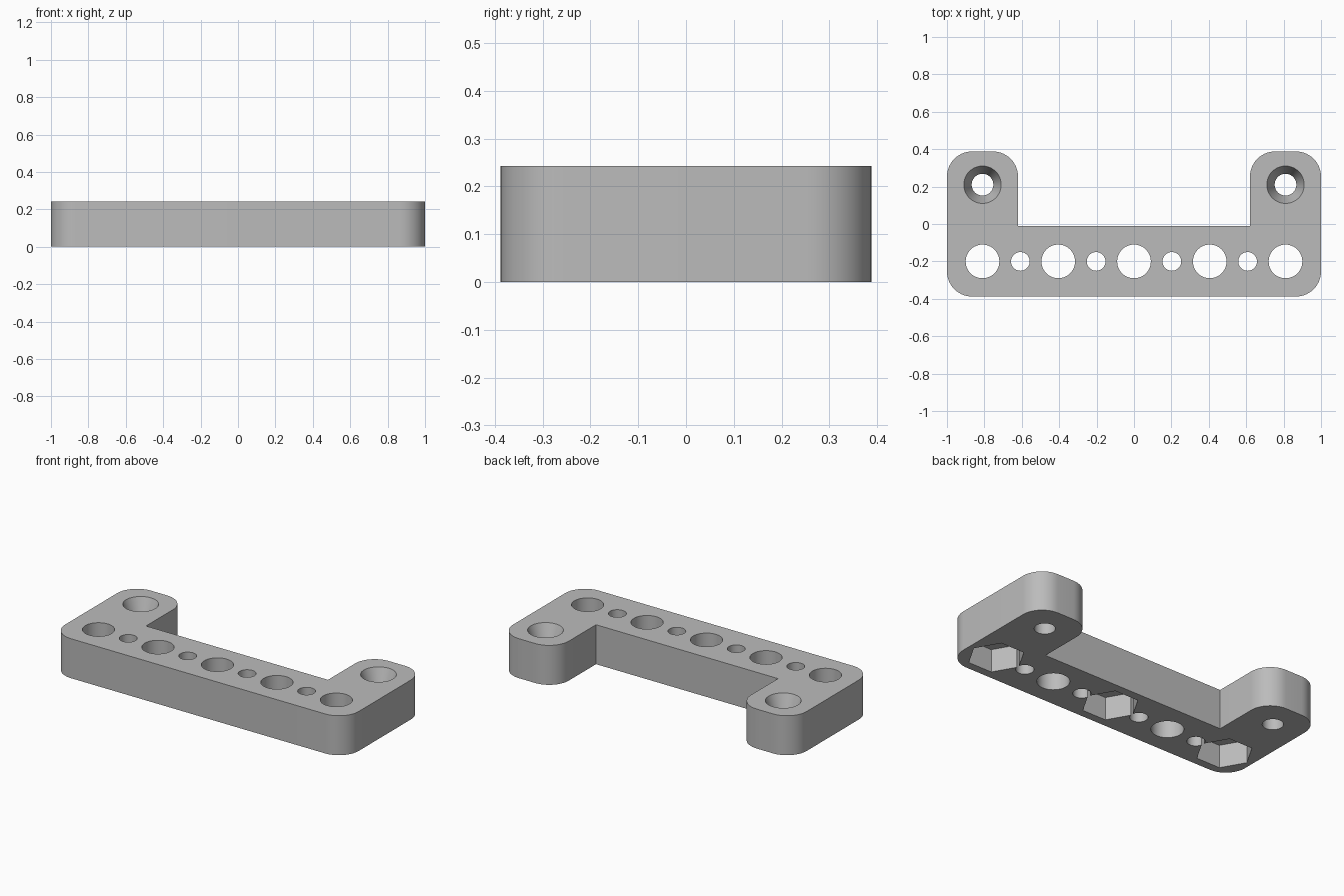
import bpy
import bmesh
from math import cos, sin, pi, radians

cube = bpy.data.objects.get("Cube")
if cube:
    bpy.data.objects.remove(cube, do_unlink=True)

HEIGHT = 0.243
HALF_DEPTH = 0.388
ARM_INNER = 0.62
NOTCH_Y = -0.01
CORNER = 0.135
ROW_Y = -0.2
PITCH = 0.405
ARM_HOLE_Y = 0.21

grey = bpy.data.materials.new("plain grey")
grey.use_nodes = True
colour = (0.5, 0.5, 0.5, 1)
grey.diffuse_color = colour
grey.node_tree.nodes["Principled BSDF"].inputs["Base Color"].default_value = colour


def loft(name, rings):
    """Closed solid through a stack of matching point rings."""
    bm = bmesh.new()
    loops = [[bm.verts.new(p) for p in ring] for ring in rings]
    for low, high in zip(loops, loops[1:]):
        for i in range(len(low)):
            j = (i + 1) % len(low)
            bm.faces.new((low[i], low[j], high[j], high[i]))
    bm.faces.new(loops[0][::-1])
    bm.faces.new(loops[-1])
    bmesh.ops.recalc_face_normals(bm, faces=bm.faces)
    mesh = bpy.data.meshes.new(name)
    bm.to_mesh(mesh)
    bm.free()
    mesh.materials.append(grey)
    obj = bpy.data.objects.new(name, mesh)
    bpy.context.collection.objects.link(obj)
    return obj


def corner(cx, cy, start, steps=14):
    """Quarter-round corner, counter-clockwise from the start angle."""
    angles = [radians(start + 90 * i / steps) for i in range(steps + 1)]
    return [(cx + CORNER * cos(a), cy + CORNER * sin(a)) for a in angles]


# U-shaped bracket with rounded outer corners and a square notch
ox, oy, ix = 1 - CORNER, HALF_DEPTH - CORNER, ARM_INNER + CORNER
outline = (corner(-ox, -oy, 180) + corner(ox, -oy, 270)
           + corner(ox, oy, 0) + corner(ix, oy, 90)
           + [(ARM_INNER, NOTCH_Y), (-ARM_INNER, NOTCH_Y)]
           + corner(-ix, oy, 0) + corner(-ox, oy, 90))
bracket = loft("bracket", [[(x, y, z) for x, y in outline] for z in (0, HEIGHT)])
bpy.context.view_layer.objects.active = bracket


def drill(x, y, profile, sides=48):
    """Cut a turned shape, given as (radius, height) steps, from the bracket."""
    rings = [[(x + r * cos(2 * pi * i / sides), y + r * sin(2 * pi * i / sides), z)
              for i in range(sides)] for r, z in profile]
    cutter = loft("hole_cutter", rings)
    cutter.hide_render = True
    cut = bracket.modifiers.new("hole", "BOOLEAN")
    cut.operation = "DIFFERENCE"
    cut.solver = "EXACT"
    cut.object = cutter
    bpy.ops.object.modifier_apply(modifier=cut.name)
    mesh = cutter.data
    bpy.data.objects.remove(cutter, do_unlink=True)
    bpy.data.meshes.remove(mesh)


# Row of alternating large and small through holes
for i in range(-4, 5):
    radius = 0.05 if i % 2 else 0.09
    drill(i * PITCH / 2, ROW_Y, [(radius, -0.1), (radius, HEIGHT + 0.1)])

# Hexagonal nut pockets underneath the end and middle holes
for i in (-1, 0, 1):
    drill(i * PITCH * 2, ROW_Y, [(0.159, -0.1), (0.159, 0.14)], sides=6)

# Countersunk screw holes in the arms
for side in (-1, 1):
    drill(side * PITCH * 2, ARM_HOLE_Y,
          [(0.058, -0.1), (0.058, HEIGHT - 0.11), (0.1, HEIGHT), (0.1, HEIGHT + 0.1)])

# Smooth round walls, sharp edges
bpy.ops.object.select_all(action="DESELECT")
bracket.select_set(True)
bpy.ops.object.shade_smooth_by_angle(angle=radians(20))
